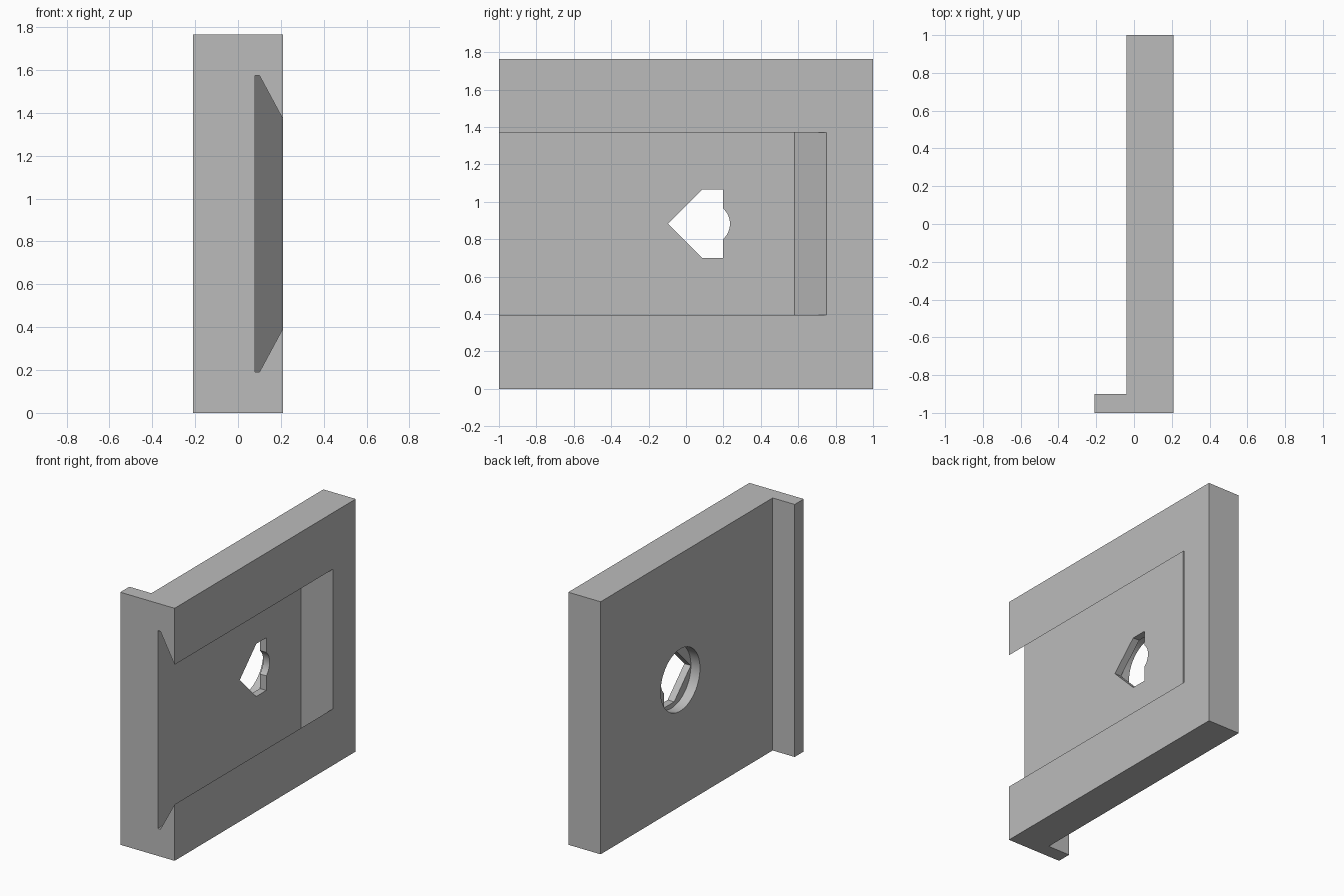
import bpy, bmesh
from math import sin, cos, asin, pi, radians

cube = bpy.data.objects.get("Cube")
if cube:
    bpy.data.objects.remove(cube, do_unlink=True)

grey = bpy.data.materials.new("mid_grey")
colour = (0.5, 0.5, 0.5, 1)
grey.diffuse_color = colour
grey.use_nodes = True
grey.node_tree.nodes["Principled BSDF"].inputs["Base Color"].default_value = colour


def prism(name, start, end):
    """Solid joining two matching outlines."""
    bm = bmesh.new()
    a = [bm.verts.new(p) for p in start]
    b = [bm.verts.new(p) for p in end]
    bm.faces.new(a)
    bm.faces.new(b)
    for i in range(len(a)):
        j = (i + 1) % len(a)
        bm.faces.new((a[i], a[j], b[j], b[i]))
    bmesh.ops.recalc_face_normals(bm, faces=bm.faces)
    mesh = bpy.data.meshes.new(name)
    bm.to_mesh(mesh)
    bm.free()
    mesh.materials.append(grey)
    obj = bpy.data.objects.new(name, mesh)
    bpy.context.collection.objects.link(obj)
    return obj


def cut(body, cutter):
    """Subtract the cutter, then discard it."""
    cutter.hide_render = True
    mod = body.modifiers.new("cut", 'BOOLEAN')
    mod.operation = 'DIFFERENCE'
    mod.solver = 'EXACT'
    mod.object = cutter
    bpy.context.view_layer.objects.active = body
    bpy.ops.object.modifier_apply(modifier=mod.name)
    bpy.data.objects.remove(cutter, do_unlink=True)


def along_x(name, outline, x0, x1):
    return prism(name, [(x0, y, z) for y, z in outline], [(x1, y, z) for y, z in outline])


HEIGHT = 1.765
MID = HEIGHT / 2
FACE, FLOOR = 0.21, 0.08

# Plate with the lip along its front edge
profile = [(-0.04, 1), (FACE, 1), (FACE, -1), (-FACE, -1), (-FACE, -0.9), (-0.04, -0.9)]
plate = prism("slotted_plate", [(x, y, 0) for x, y in profile],
              [(x, y, HEIGHT) for x, y in profile])

# Dovetail slot, closed at the back by a sloping ramp
half = [(FLOOR, 0.692), (0.1, 0.692), (FACE, 0.488), (0.25, 0.488)]
slot = [(x, MID + h) for x, h in half] + [(x, MID - h) for x, h in reversed(half)]
ramp = 0.17 / (FACE - FLOOR)
cut(plate, prism("slot_cutter", [(x, -1.1, z) for x, z in slot],
                 [(x, 0.58 + (x - FLOOR) * ramp, z) for x, z in slot]))

# Round recess in the reverse side
CENTRE = 0.12
steps = 64
circle = [(CENTRE + 0.217 * cos(2 * pi * i / steps), MID + 0.217 * sin(2 * pi * i / steps))
          for i in range(steps)]
cut(plate, along_x("recess_cutter", circle, -0.1, 0.03))

# Pointed keyhole through the slot floor, with a rounded bulge
radius, chord = 0.11, 0.082
limit = asin(chord / radius)
bulge = [(0.125 + radius * cos(t), MID + radius * sin(t))
         for t in (limit * (1 - i / 8) for i in range(17))]
keyhole = ([(-0.096, MID), (0.088, MID + 0.184), (0.198, MID + 0.184)] + bulge
           + [(0.198, MID - 0.184), (0.088, MID - 0.184)])
cut(plate, along_x("keyhole_cutter", keyhole, 0, 0.15))

# Smooth the round walls only
bpy.ops.object.select_all(action='DESELECT')
plate.select_set(True)
bpy.context.view_layer.objects.active = plate
bpy.ops.object.shade_smooth_by_angle(angle=radians(30))
